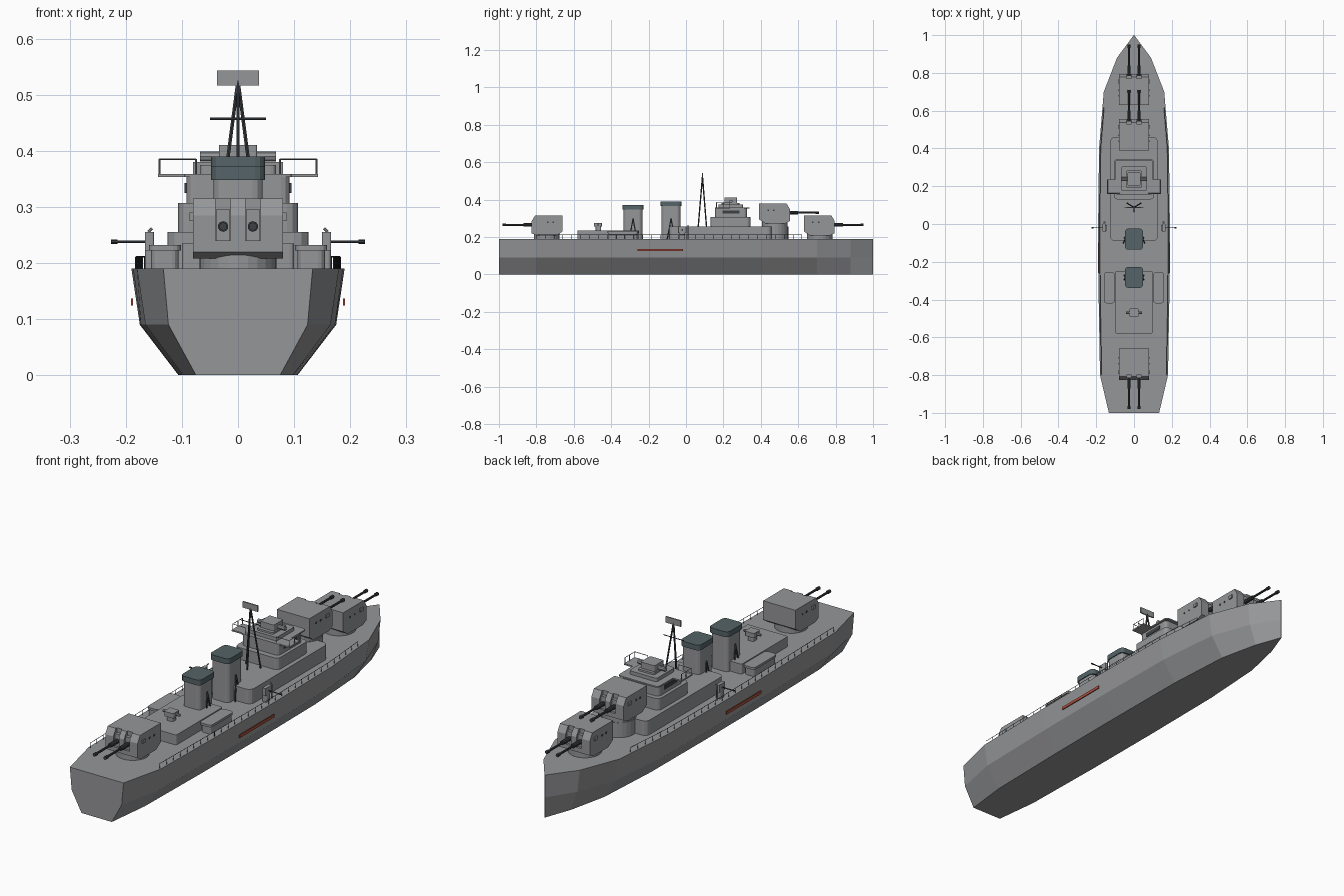
import bpy, bmesh, math
from mathutils import Vector, Matrix

if "Cube" in bpy.data.objects:
    bpy.data.objects.remove(bpy.data.objects["Cube"])


def material(name, r, g, b):
    m = bpy.data.materials.new(name)
    m.diffuse_color = (r, g, b, 1)
    m.use_nodes = True
    m.node_tree.nodes["Principled BSDF"].inputs["Base Color"].default_value = m.diffuse_color
    return m


GREY = material("naval_grey", 0.30, 0.305, 0.315)
CAP = material("funnel_slate", 0.09, 0.125, 0.135)
DARK = material("dark_metal", 0.045, 0.052, 0.056)
RED = material("signal_red", 0.42, 0.075, 0.045)


def finish(name, bm, mat, matrix=None):
    bmesh.ops.recalc_face_normals(bm, faces=bm.faces)
    me = bpy.data.meshes.new(name)
    bm.to_mesh(me)
    bm.free()
    me.materials.append(mat)
    ob = bpy.data.objects.new(name, me)
    bpy.context.collection.objects.link(ob)
    if matrix:
        ob.matrix_world = matrix
    return ob


def loft(name, rings, mat=GREY, matrix=None):
    """Skin a list of equal-length closed rings and cap both ends."""
    bm = bmesh.new()
    vs = [[bm.verts.new(p) for p in r] for r in rings]
    n = len(vs[0])
    for a, b in zip(vs, vs[1:]):
        for i in range(n):
            bm.faces.new((a[i], a[(i + 1) % n], b[(i + 1) % n], b[i]))
    bm.faces.new(vs[0])
    bm.faces.new(vs[-1])
    bmesh.ops.remove_doubles(bm, verts=bm.verts, dist=1e-5)
    return finish(name, bm, mat, matrix)


def block(name, x, y, z, mat=GREY, c=0.0, matrix=None):
    """Box from (min, max) ranges, with vertical corners rounded by c."""
    (x0, x1), (y0, y1), (z0, z1) = x, y, z
    pts = []
    for cx, cy, start in ((x1 - c, y1 - c, 0), (x0 + c, y1 - c, 90),
                          (x0 + c, y0 + c, 180), (x1 - c, y0 + c, 270)):
        for k in ((0, 30, 60, 90) if c else (0,)):
            a = math.radians(start + k)
            pts.append((cx + c * math.cos(a), cy + c * math.sin(a)))
    return loft(name, [[(px, py, h) for px, py in pts] for h in (z0, z1)], mat, matrix)


def side_prism(name, profile, x0, x1, mat=GREY, matrix=None):
    return loft(name, [[(x, y, z) for y, z in profile] for x in (x0, x1)], mat, matrix)


def rods(name, segments, r, mat=DARK, sides=6, matrix=None):
    bm = bmesh.new()
    for a, b in segments:
        a, b = Vector(a), Vector(b)
        d = b - a
        m = Matrix.Translation((a + b) / 2) @ d.to_track_quat('Z', 'Y').to_matrix().to_4x4()
        bmesh.ops.create_cone(bm, cap_ends=True, segments=sides, radius1=r, radius2=r,
                              depth=d.length, matrix=m)
    return finish(name, bm, mat, matrix)


# Hull: y, half widths at deck, chine and keel
STATIONS = [(-1, .133, .124, .075), (-.8, .180, .165, .098), (-.4, .187, .173, .105),
            (0, .190, .175, .106), (.4, .185, .170, .103), (.7, .160, .143, .085),
            (.88, .090, .078, .045), (1, .001, .001, .001)]
loft("hull", [[(-k, y, 0), (k, y, 0), (c, y, .09), (d, y, .19), (-d, y, .19), (-c, y, .09)]
              for y, d, c, k in STATIONS])


def deck_width(y):
    for a, b in zip(STATIONS, STATIONS[1:]):
        if a[0] <= y <= b[0]:
            return a[1] + (b[1] - a[1]) * (y - a[0]) / (b[0] - a[0])


# Gun turrets
def turret(tag, y, z, turn=0):
    m = Matrix.Translation((0, y, z)) @ Matrix.Rotation(turn, 4, 'Z')
    rods(tag + "_barbette", [((0, 0, -.005), (0, 0, .03))], .069, GREY, 24, m)
    side_prism(tag + "_house", [(-.085, .04), (-.052, .018), (.055, .018), (.055, .125),
                                (-.085, .125)], -.08, .08, GREY, m)
    for i, (x0, x1) in enumerate(((-.08, -.04), (-.013, .013), (.04, .08))):
        side_prism(f"{tag}_cheek_{i}", [(.055, .018), (.08, .03), (.08, .095), (.062, .125),
                                        (.055, .125)], x0, x1, GREY, m)
    side_prism(tag + "_sill", [(.055, .018), (.08, .03), (.08, .05), (.055, .05)],
               -.04, .04, GREY, m)
    for s in (-1, 1):
        x = s * .0265
        block(tag + "_mantlet", (x - .0125, x + .0125), (.05, .07), (.05, .105), GREY, 0, m)
        rods(tag + "_sleeve", [((x, .06, .075), (x, .125, .075))], .0095, DARK, 10, m)
        rods(tag + "_barrel", [((x, .12, .075), (x, .235, .075))], .005, DARK, 8, m)
        rods(tag + "_muzzle", [((x, .218, .075), (x, .235, .075))], .0075, DARK, 8, m)
        block(tag + "_sight_hood", (s * .08 - .006, s * .08 + .006), (.03, .05),
              (.085, .1), GREY, 0, m)
        for yy in (-.04, -.01):
            block(tag + "_side_port", (s * .08 - .002, s * .08 + .002), (yy, yy + .008),
                  (.085, .092), DARK, 0, m)


turret("bow_turret", .715, .19)
turret("raised_turret", .475, .255)
turret("stern_turret", -.745, .19, math.pi)

# Forward superstructure, stepped up to the bridge
block("forward_deckhouse", (-.126, .126), (-.09, .46), (.19, .255), c=.025)
rods("raised_turret_ring", [((0, .475, .19), (0, .475, .257))], .072, GREY, 24)
block("lower_bridge", (-.107, .107), (.13, .345), (.255, .307), c=.02)
block("upper_bridge", (-.092, .092), (.155, .325), (.307, .354), c=.015)
block("bridge_wing_deck", (-.143, .143), (.16, .235), (.353, .359))
block("bridge_roof", (-.1, .1), (.155, .34), (.353, .359), c=.015)
block("wheelhouse", (-.068, .068), (.175, .305), (.359, .375), c=.01)
block("director_base", (-.04, .04), (.19, .285), (.375, .383), c=.008)
block("director", (-.034, .034), (.205, .272), (.383, .41), c=.004)
rods("range_finder", [((-.068, .24, .39), (.068, .24, .39))], .009, GREY, 8)
for s in (-1, 1):
    block("bridge_window", (s * .092 - .003, s * .092 + .003), (.195, .285), (.325, .343), DARK)
    x = s * .14
    rods("wing_rail", [((x, yy, .356), (x, yy, .385)) for yy in (.163, .2, .232)]
         + [((x, .163, .385), (x, .232, .385)), ((x, .163, .385), (s * .075, .163, .385)),
            ((s * .075, .163, .356), (s * .075, .163, .385))], .0016, GREY, 4)

# Tripod mast with yard and radar
top = (0, .088, .525)
rods("mast_legs", [((x, y, .25), top) for x, y in ((-.036, .11), (.036, .11), (0, .065))], .0035)
rods("mast_yard", [((-.05, .088, .457), (.05, .088, .457))], .002)
block("radar_panel", (-.037, .037), (.085, .091), (.516, .543))


# Funnels with dark caps and side braces
def funnel(tag, y, height):
    block(tag + "_body", (-.044, .044), (y - .05, y + .05), (.19, height - .02), c=.018)
    block(tag + "_cap", (-.048, .048), (y - .056, y + .056), (height - .024, height), CAP, .018)
    rods(tag + "_braces", [((s * .046, y, .30), (s * .056, y + d, .19))
                           for s in (-1, 1) for d in (-.02, .02)], .0035)


funnel("front_funnel", -.08, .39)
funnel("rear_funnel", -.283, .372)

# Aft deckhouse and its sighting post
block("aft_deckhouse", (-.1, .1), (-.58, -.25), (.19, .235), c=.008)
block("aft_post", (-.015, .015), (-.485, -.455), (.235, .258), c=.005)
block("aft_director", (-.023, .023), (-.492, -.448), (.255, .276), c=.005)
rods("aft_range_finder", [((-.042, -.47, .266), (.042, -.47, .266))], .006, GREY, 8)

for s in (-1, 1):
    side = "right" if s > 0 else "left"

    def span(a, b):
        return tuple(sorted((s * a, s * b)))

    # Boats on the aft deck
    block(side + "_boat", span(.106, .155), (-.415, -.26), (.19, .225), c=.012)
    block(side + "_boat_rim", span(.102, .159), (-.42, -.255), (.222, .232), c=.014)
    # Light guns amidships
    block(side + "_gun_pedestal", span(.142, .166), (-.035, -.005), (.19, .225), c=.006)
    block(side + "_gun_shield", span(.15, .166), (-.042, .002), (.222, .255), c=.003)
    rods(side + "_light_gun", [((s * .16, -.02, .238), (s * .225, -.02, .238))], .0025)
    rods(side + "_light_gun_muzzle", [((s * .215, -.02, .238), (s * .226, -.02, .238))], .0038)
    rods(side + "_davit", [((s * .16, .01, .19), (s * .16, .01, .255)),
                           ((s * .16, .01, .255), (s * .153, .01, .262))], .0025, GREY)
    # Deck-edge railing
    ys = [-.8 + i * 1.42 / 30 for i in range(31)]
    feet = [(s * (deck_width(y) - .008), y) for y in ys]
    segs = [((x, y, .188), (x, y, .211)) for x, y in feet]
    segs += [((*a, .211), (*b, .211)) for a, b in zip(feet, feet[1:])]
    rods(side + "_railing", segs, .0013, DARK, 4)
    # Coloured stripe on the hull side
    block(side + "_hull_stripe", span(.187, .191), (-.26, -.015), (.124, .137), RED)
